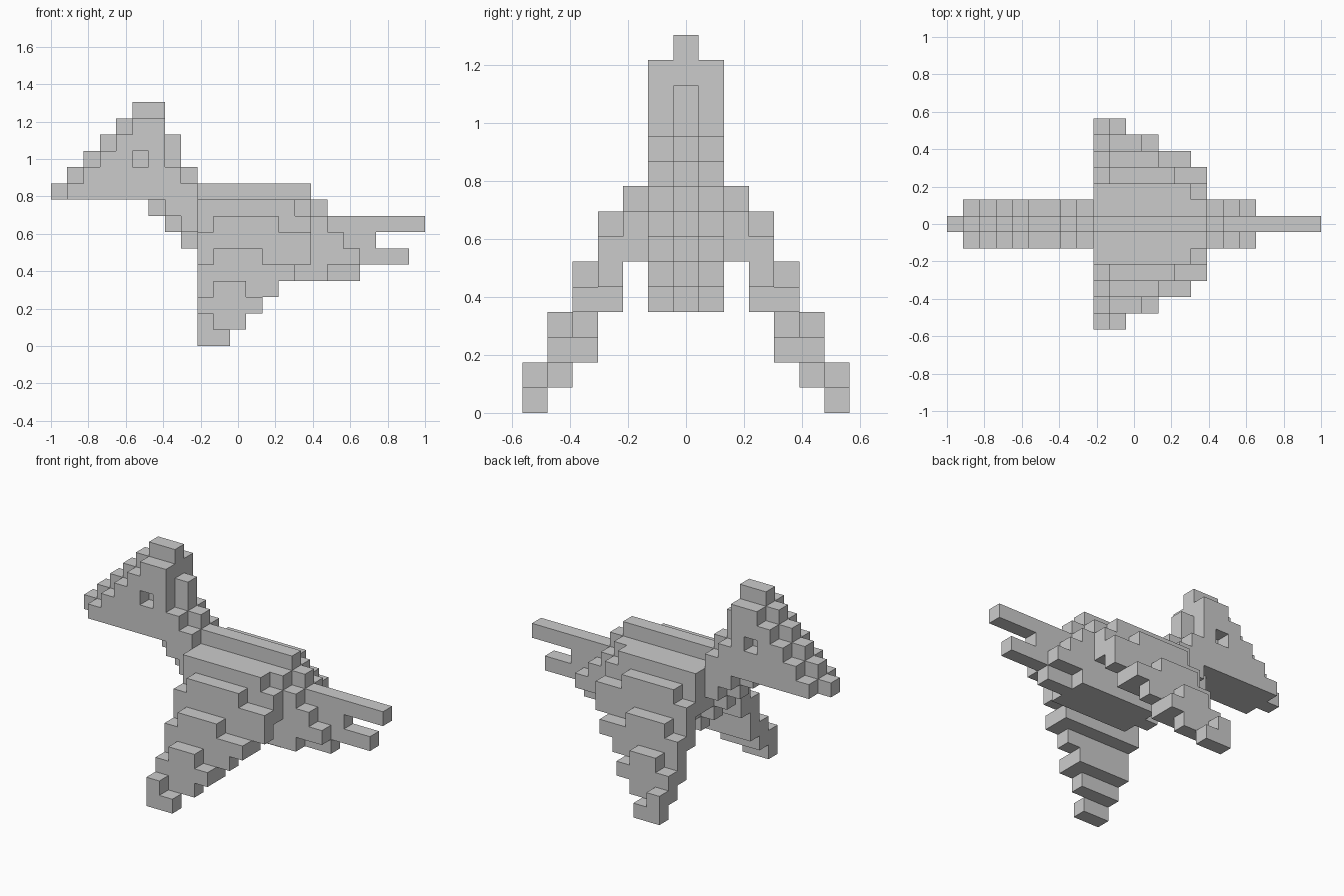
import bpy, bmesh
from mathutils import Vector

if "Cube" in bpy.data.objects:
    bpy.data.objects.remove(bpy.data.objects["Cube"])

# Block bird on a 23 x 13 x 15 grid of cubes
S = 2 / 23

# Each part: {distance from centre plane: {height row: (first column, last column)}}
# Both sides are mirrored about the centre plane.
head = {
    0: {9: (0, 8), 10: (1, 8), 11: (2, 7), 12: (3, 7), 13: (4, 6), 14: (5, 6)},
    1: {9: (1, 8), 10: (2, 7), 11: (3, 6), 12: (4, 6), 13: (5, 6)},
}
body = {
    0: {4: (10, 16), 5: (9, 16), 6: (8, 16), 7: (7, 16), 8: (6, 16), 9: (9, 15)},
    1: {4: (11, 16), 5: (10, 16), 6: (9, 16), 7: (8, 16), 8: (7, 15)},
}
tail = {
    0: {4: (17, 18), 5: (17, 21), 6: (17, 19), 7: (17, 22)},
    1: {5: (17, 18), 6: (17, 17)},
}
wing = {
    2: {6: (9, 15), 7: (9, 15), 8: (9, 14)},
    3: {4: (9, 14), 5: (9, 15), 6: (9, 15), 7: (10, 13)},
    4: {2: (9, 12), 3: (9, 13), 4: (9, 14), 5: (10, 12)},
    5: {1: (9, 11), 2: (9, 12), 3: (10, 11)},
    6: {0: (9, 10), 1: (9, 9)},
}


def cells(layers, sides=(-1, 1)):
    return {(i, j * s, k) for j, rows in layers.items() for k, (a, b) in rows.items()
            for i in range(a, b + 1) for s in sides}


parts = {
    "head": cells(head) - {(5, 1, 11), (5, -1, 11)},   # recessed eye sockets
    "body": cells(body),
    "tail": cells(tail),
    "left_wing": cells(wing, (-1,)),
    "right_wing": cells(wing, (1,)),
}
solid = set().union(*parts.values())


def build(name, blocks):
    """Skin the blocks with outer faces only, then merge flat areas."""
    bm = bmesh.new()
    for c in blocks:
        centre = Vector((c[0] - 11, c[1], c[2] + 0.5))
        for axis in range(3):
            for sign in (-1, 1):
                n = [0, 0, 0]
                n[axis] = sign
                if tuple(p + q for p, q in zip(c, n)) in solid:
                    continue
                n = Vector(n) / 2
                u = Vector((n.y, n.z, n.x))
                v = 2 * n.cross(u)
                bm.faces.new([bm.verts.new((centre + n + u * p + v * q) * S)
                              for p, q in ((-1, -1), (1, -1), (1, 1), (-1, 1))])
    bmesh.ops.remove_doubles(bm, verts=bm.verts, dist=1e-4)
    bm.normal_update()
    bmesh.ops.dissolve_limit(bm, angle_limit=0.01, verts=bm.verts, edges=bm.edges)
    me = bpy.data.meshes.new(name)
    bm.to_mesh(me)
    bm.free()
    bpy.context.collection.objects.link(bpy.data.objects.new(name, me))


for name, blocks in parts.items():
    build(name, blocks)
